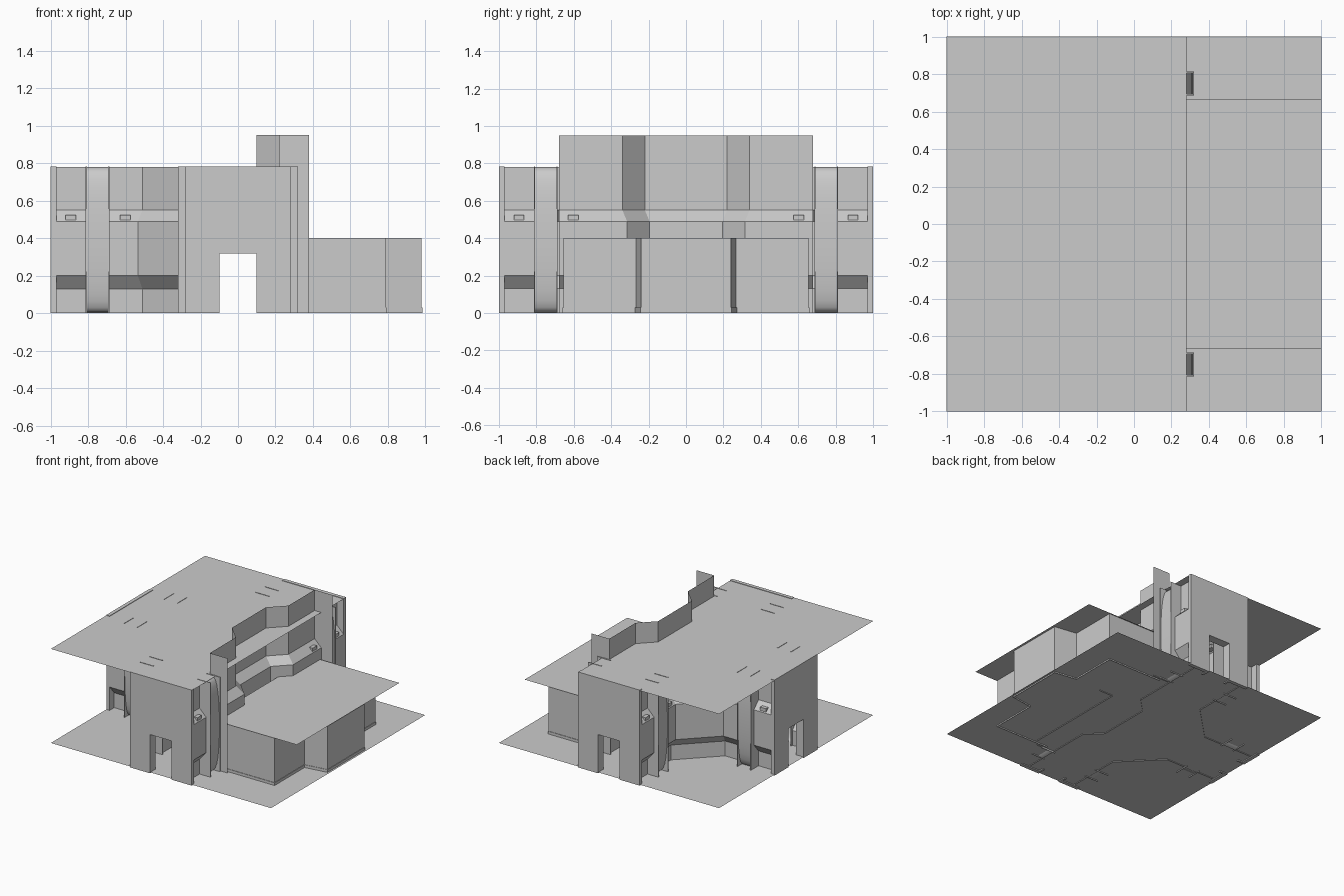
import bpy, bmesh
from math import sin, cos, pi
from mathutils import Matrix, Vector

if "Cube" in bpy.data.objects:
    bpy.data.objects.remove(bpy.data.objects["Cube"])

ROOF, LOW = 0.78, 0.40


def make(name, verts, faces, turn=0.0):
    me = bpy.data.meshes.new(name)
    me.from_pydata([Vector(v) for v in verts], [], faces)
    me.transform(Matrix.Rotation(turn, 4, 'Z'))
    ob = bpy.data.objects.new(name, me)
    bpy.context.collection.objects.link(ob)
    return ob


def sheet(name, x0, x1, y0, y1, z):
    return make(name, [(x0, y0, z), (x1, y0, z), (x1, y1, z), (x0, y1, z)], [(0, 1, 2, 3)])


def box(name, x0, x1, y0, y1, z0, z1, turn=0.0):
    v = [(x, y, z) for x in (x0, x1) for y in (y0, y1) for z in (z0, z1)]
    f = [(0, 1, 3, 2), (4, 6, 7, 5), (0, 4, 5, 1), (2, 3, 7, 6), (0, 2, 6, 4), (1, 5, 7, 3)]
    return make(name, v, f, turn)


def wall(name, path, profile, turn=0.0):
    """Sweep an (offset, z) profile along a plan path, mitred, offset to the left of travel."""
    pts = [Vector(p) for p in path]
    dirs = [(b - a).normalized() for a, b in zip(pts, pts[1:])]
    norms = [Vector((-d.y, d.x)) for d in dirs]
    verts, faces, m = [], [], len(profile)
    for i, p in enumerate(pts):
        a, b = norms[max(i - 1, 0)], norms[min(i, len(norms) - 1)]
        mitre = (a + b) / (1 + a.dot(b))
        verts += [(p.x + mitre.x * o, p.y + mitre.y * o, z) for o, z in profile]
    for i in range(len(pts) - 1):
        for j in range(m - 1):
            k = i * m + j
            faces.append((k, k + m, k + m + 1, k + 1))
    return make(name, verts, faces, turn)


def door_slab(name, hw, top, dw, dh, y0, y1, turn):
    """Upright slab with a doorway cut up from the bottom."""
    out = [(-hw, 0), (-dw, 0), (-dw, dh), (dw, dh), (dw, 0), (hw, 0), (hw, top), (-hw, top)]
    n = len(out)
    v = [(x, y0, z) for x, z in out] + [(x, y1, z) for x, z in out]
    cap = [(0, 1, 2, 7), (2, 3, 6, 7), (3, 4, 5, 6)]
    f = cap + [tuple(i + n for i in reversed(c)) for c in cap]
    f += [(i, i + n, (i + 1) % n + n, (i + 1) % n) for i in range(n)]
    return make(name, v, f, turn)


def bulged(top):
    # outward-bulging wall section
    return [(0, 0.0), (0, 0.13), (0.06, 0.20), (0.06, 0.49), (0, 0.55), (0, top)]


def plain(top):
    return [(0, 0.0), (0, top)]


# floor and roofs
sheet("floor", -1, 1, -1, 1, 0.008)
sheet("hall_roof", -1, 0.28, -1, 1, ROOF)
sheet("annex_roof", 0.2, 1, -0.665, 0.665, LOW)

# three entrance arms, modelled on the front and turned
for arm, turn in (("front", 0), ("left", -pi / 2), ("back", pi)):
    door_slab(arm + "_entrance_wall", 0.28, ROOF + 0.004, 0.1, 0.32, -1.0, -0.97, turn)
    door_slab(arm + "_door_frame", 0.115, 0.335, 0.098, 0.318, -1.0, -0.93, turn)
    for s in (-1, 1):
        path = [(s * 0.22, -0.97), (s * 0.22, -0.81)]
        if s > 0:
            path.reverse()
        wall(arm + "_arm_wall", path, bulged(ROOF), turn)
        # rib: two upright plates with a bowed web between
        for y in (-0.81, -0.69):
            box(arm + "_rib_plate", s * 0.2, s * 0.32, y - 0.003, y + 0.003, 0, ROOF + 0.003, turn)
        n = 16
        arc = [(s * (0.22 + 0.097 * max(sin(pi * i / n), 0) ** 0.5),
                ROOF / 2 * (1 - cos(pi * i / n))) for i in range(n + 1)]
        v = [(x, y, z) for x, z in arc for y in (-0.81, -0.69)]
        web = make(arm + "_rib_web", v, [(2 * i, 2 * i + 1, 2 * i + 3, 2 * i + 2) for i in range(n)], turn)
        web.data.shade_smooth()
        # small wall lamps on the sloping band
        for y in (-0.92, -0.63):
            box(arm + "_wall_lamp", s * 0.23, s * 0.275, y, y + 0.055, 0.498, 0.525, turn)

# chamfered hall corners on the left side
for s in (-1, 1):
    path = [(-0.69, s * 0.22), (-0.51, s * 0.22), (-0.22, s * 0.51), (-0.22, s * 0.69)]
    if s < 0:
        path.reverse()
    wall("hall_corner_wall", path, bulged(ROOF))

# tall wall between hall and annex, with end wings
half = [(0.22, 0.68), (0.22, 0.34), (0.1, 0.22)]
wall("tall_wall", half + [(x, -y) for x, y in reversed(half)], bulged(0.95))
for s in (-1, 1):
    wall("tall_wall_wing", [(0.22, s * 0.68), (0.38, s * 0.68)], plain(0.95))

# low annex: stepped outer wall, skirting and inner partition
side = [(0.3, -0.655), (0.79, -0.655), (0.79, -0.268), (0.98, -0.24)]
outline = side + [(x, -y) for x, y in reversed(side)]
wall("annex_wall", outline, plain(LOW))
wall("annex_skirting", outline, [(-0.004, 0.0), (-0.004, 0.03), (0, 0.03)])
wall("annex_partition", [(0.42, -0.65), (0.42, 0.25), (0.55, 0.25)], plain(LOW))
